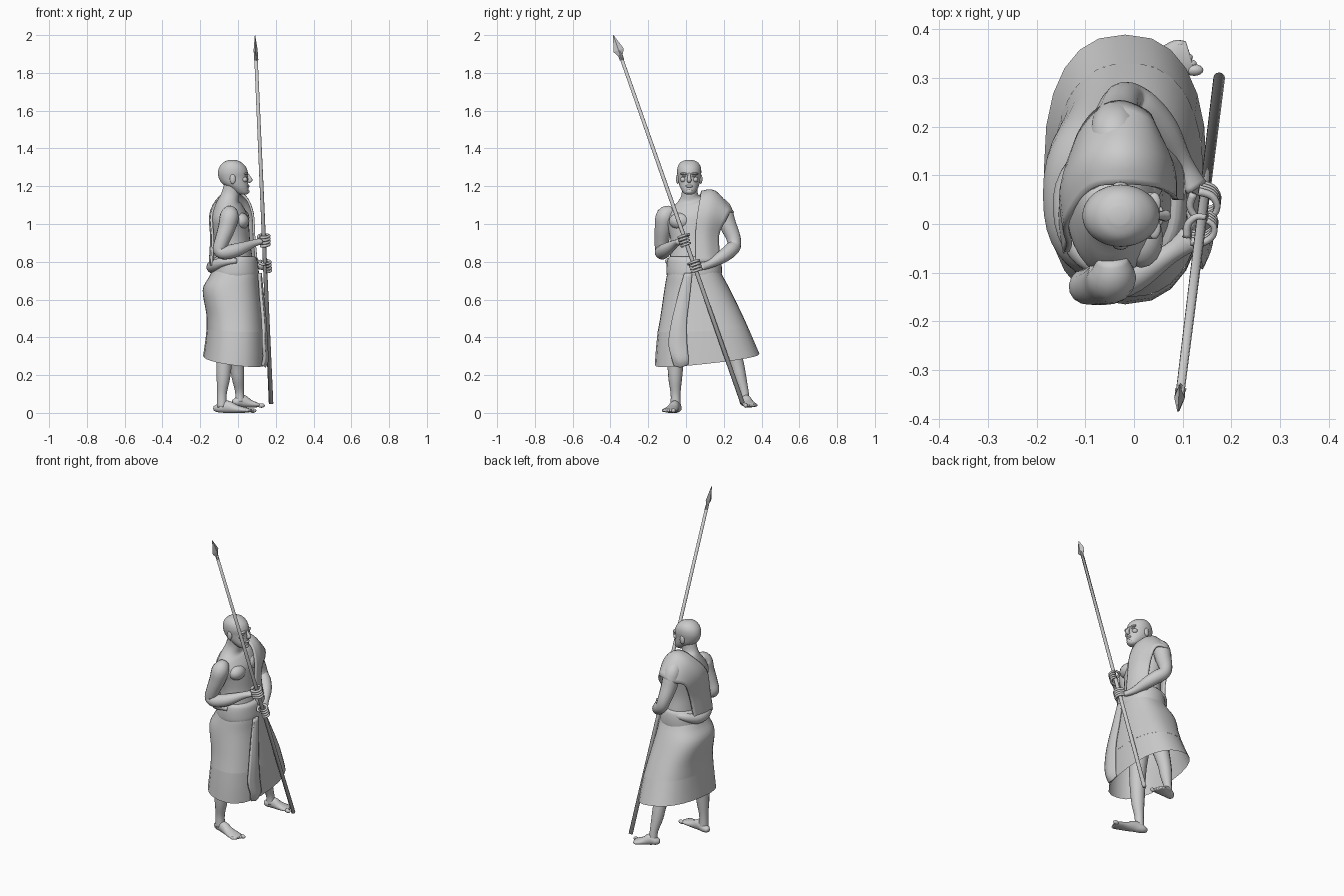
import bpy, bmesh, math
from mathutils import Vector as V


def catmull(rows, k=4):
    """Smoothly interpolate a list of equal-length number tuples."""
    out = []
    for i in range(len(rows) - 1):
        a, b, c, d = (rows[max(i - 1, 0)], rows[i], rows[i + 1], rows[min(i + 2, len(rows) - 1)])
        for j in range(k):
            t = j / k
            out.append(tuple(.5 * (2 * q + (r - p) * t + (2 * p - 5 * q + 4 * r - s) * t * t
                                   + (3 * q - p - 3 * r + s) * t ** 3)
                             for p, q, r, s in zip(a, b, c, d)))
    return out + [tuple(rows[-1])]


def grid(name, rings, closed=True, caps=True, smooth=True, thick=0):
    """Skin a list of point rings into one mesh object."""
    bm = bmesh.new()
    vs = [[bm.verts.new(p) for p in r] for r in rings]
    n = len(rings[0])
    for a, b in zip(vs, vs[1:]):
        for i in range(n if closed else n - 1):
            j = (i + 1) % n
            bm.faces.new((a[i], a[j], b[j], b[i]))
    if closed and caps:
        bm.faces.new(vs[0])
        bm.faces.new(vs[-1])
    bmesh.ops.recalc_face_normals(bm, faces=bm.faces)
    me = bpy.data.meshes.new(name)
    bm.to_mesh(me)
    bm.free()
    if smooth:
        me.shade_smooth()
    ob = bpy.data.objects.new(name, me)
    bpy.context.collection.objects.link(ob)
    if thick:
        m = ob.modifiers.new("thickness", 'SOLIDIFY')
        m.thickness, m.offset = thick, 0
    return ob


def body(name, rows, n=32, e=2, caps=True, k=4):
    """Stack of horizontal superellipses: cx, cy, z, rx, ry, tilt_x, tilt_y."""
    rings = []
    for cx, cy, z, rx, ry, tx, ty in catmull(rows, k):
        ring = []
        for i in range(n):
            a = 2 * math.pi * i / n
            c, s = math.cos(a), math.sin(a)
            x = rx * math.copysign(abs(c) ** (2 / e), c)
            y = ry * math.copysign(abs(s) ** (2 / e), s)
            ring.append(V((cx + x, cy + y, z + tx * x + ty * y)))
        rings.append(ring)
    return grid(name, rings, caps=caps)


def limb(name, pts, n=14, k=4, smooth=True):
    """Tube through points x, y, z, half_width, half_height."""
    pts = [p if len(p) == 5 else (*p, p[3]) for p in pts]
    pts = catmull(pts, k) if k > 1 else pts
    ps = [V(p[:3]) for p in pts]
    rings, side = [], None
    for i, p in enumerate(ps):
        t = (ps[min(i + 1, len(ps) - 1)] - ps[max(i - 1, 0)]).normalized()
        if side is None:
            side = t.cross(V((0, 0, 1)) if abs(t.z) < .8 else V((1, 0, 0)))
        side = (side - t * side.dot(t)).normalized()
        up = side.cross(t)
        rings.append([p + side * pts[i][3] * math.cos(2 * math.pi * j / n)
                      + up * pts[i][4] * math.sin(2 * math.pi * j / n) for j in range(n)])
    return grid(name, rings, smooth=smooth)


def ribbon(name, rows, thick):
    """Cloth strip from rows of three points (inner, middle, outer)."""
    rows = catmull([sum(r, ()) for r in rows])
    grid(name, [catmull([r[0:3], r[3:6], r[6:9]]) for r in rows], closed=False, thick=thick)


def blob(name, c, r):
    rows = []
    for i in range(9):
        a = math.pi * (.02 + .96 * i / 8)
        rows.append((c[0], c[1], c[2] - r[2] * math.cos(a), r[0] * math.sin(a), r[1] * math.sin(a), 0, 0))
    return body(name, rows, n=16, k=1)


# Spear
tip, butt = V((.09, -.385, 2)), V((.175, .30, .05))
axis = (butt - tip).normalized()
at_z = lambda z: tip + (butt - tip) * ((2 - z) / 1.95)
limb("spear_shaft", [(*(tip + axis * .09), .009), (*butt, .012)], 12, 1)
limb("spear_head", [(*(tip + axis * d), w, h) for d, w, h in
                    ((0, .001, .001), (.085, .029, .011), (.115, .012, .01), (.14, .012, .012))], 4, 1, False)

# Torso with tilted shoulders, neck
body("torso", [(-.02, .043, .70, .11, .135, 0, 0), (-.02, .043, .80, .10, .13, 0, 0),
               (-.03, .04, .90, .095, .12, 0, .05), (-.04, .038, .99, .098, .132, 0, .15),
               (-.045, .036, 1.05, .093, .145, 0, .22), (-.05, .03, 1.10, .07, .115, 0, .25),
               (-.048, .025, 1.13, .052, .066, -.2, .15), (-.04, .02, 1.16, .046, .043, -.2, 0),
               (-.03, .018, 1.21, .044, .042, 0, 0)])
for y, z in ((-.03, 1.015), (.09, 1.035)):
    blob("chest_muscle", (.015, y, z), (.045, .06, .045))

# Head: back x, front x, z, half width
body("head", [((b + f) / 2, .017, z, (f - b) / 2, w, 0, 0) for b, f, z, w in
              ((.015, .045, 1.156, .015), (-.015, .056, 1.165, .030), (-.05, .056, 1.19, .046),
               (-.085, .054, 1.215, .055), (-.102, .052, 1.245, .060), (-.106, .052, 1.275, .064),
               (-.097, .040, 1.305, .060), (-.075, .015, 1.328, .044), (-.05, -.01, 1.339, .018))])
limb("nose", [(.046, .017, 1.268, .007), (.058, .017, 1.248, .009), (.065, .017, 1.232, .012), (.052, .017, 1.225, .009)])
blob("mouth", (.053, .017, 1.2), (.009, .02, .007))
blob("chin", (.047, .017, 1.172), (.014, .02, .013))
for s in (-1, 1):
    blob("brow", (.042, .017 + s * .026, 1.266), (.013, .022, .007))
    blob("cheek", (.034, .017 + s * .032, 1.235), (.017, .016, .014))
    blob("eye", (.041, .017 + s * .025, 1.253), (.011, .012, .006))
    blob("ear", (-.028, .017 + s * .061, 1.238), (.016, .009, .026))

# Arms
limb("right_arm", [(-.045, -.07, 1.07, .03), (-.045, -.108, 1.045, .05), (-.06, -.12, .98, .046),
                   (-.085, -.128, .91, .039), (-.098, -.128, .862, .036), (-.065, -.126, .85, .038),
                   (0, -.105, .865, .035), (.075, -.06, .895, .021), (.115, -.03, .908, .016, .028)])
limb("left_arm", [(-.04, .15, 1.11, .04), (-.04, .19, 1.08, .05), (-.035, .22, 1.0, .046),
                  (-.025, .25, .93, .039), (-.01, .255, .885, .036), (.02, .235, .86, .038),
                  (.06, .19, .825, .034), (.10, .125, .787, .021), (.128, .075, .775, .016, .028)])

# Hands curled round the shaft
for side, z, palm, flip in (("right", .915, V((.09, -.045, .905)), 1), ("left", .775, V((.115, .10, .78)), -1)):
    for i in range(5):
        thumb = i == 4
        c = at_z(z) + axis * ((i - 1.5) * .016 if not thumb else -.022)
        d = c - palm
        d = (d - axis * d.dot(axis)).normalized()
        s = axis.cross(d) * flip * (-1 if thumb else 1)
        path = [(-.032, .006), (-.012, .025), (.012, .026), (.026, .012), (.024, -.006)]
        limb(side + ("_thumb" if thumb else "_finger"),
             [(*(c + d * u + s * v), .0085 - .0007 * j) for j, (u, v) in enumerate(path[:4 if thumb else 5])], 8, 3)

# Legs, feet and toes
limb("right_leg", [(-.055, -.02, .55, .065), (-.065, -.045, .40, .05), (-.073, -.055, .27, .043),
                   (-.078, -.057, .18, .036), (-.085, -.055, .10, .026), (-.085, -.055, .03, .028)])
limb("left_leg", [(-.02, .16, .55, .065), (-.01, .22, .40, .05), (-.005, .265, .27, .039),
                  (.0, .285, .19, .034), (.008, .307, .115, .024), (.01, .312, .06, .026)])
for side, heel, toe in (("right", V((-.128, -.04, .024)), V((.07, -.095, .013))),
                        ("left", V((-.028, .303, .058)), V((.115, .345, .04)))):
    f = [(0, .012, .012, 0), (.12, .025, .023, .002), (.35, .027, .034, .012), (.6, .033, .023, .003),
         (.85, .04, .014, 0), (1, .032, .008, 0)]
    limb(side + "_foot", [(*(heel.lerp(toe, t) + V((0, 0, h))), w, v) for t, w, v, h in f])
    d = (toe - heel).normalized()
    s = d.cross(V((0, 0, 1))).normalized() * (-1 if side == "left" else 1)
    for i in range(5):
        p = toe + s * (i - 2) * .015 - d * (.004 * i)
        r = .012 if i == 0 else .0085
        blob(side + "_toe", p - V((0, 0, .001)), (r * 1.6, r, r))

# Long skirt with hem, open below
skirt = [(-.015, .043, .755, .120, .138, 0, 0), (-.022, .047, .72, .131, .15, 0, 0), (-.036, .06, .65, .151, .175, 0, 0),
         (-.018, .08, .52, .150, .215, -.04, .03), (-.012, .09, .44, .154, .24, -.05, .04)]
hem = [skirt[-1], (-.014, .101, .36, .160, .26, -.09, .07), (-.018, .112, .282, .167, .277, -.13, .11)]
body("skirt", skirt, 36, 2.4, False)
body("skirt_hem", hem, 24, 2.4, False, 2)

# Wrapped waistband and rolled cloth at the back
body("waistband", [(-.015, .043, .715, .115, .138, 0, 0), (-.015, .043, .735, .125, .146, 0, 0),
                   (-.015, .043, .78, .122, .146, 0, 0), (-.015, .043, .815, .115, .14, 0, 0),
                   (-.015, .043, .828, .10, .13, 0, 0)], 32, 2.2)
limb("waist_roll", [(-.02 - .115 * math.cos(a), .035 + .135 * math.sin(a), .76 + .045 * abs(math.sin(a)), r)
                    for a, r in ((-1.7, .012), (-1.0, .024), (-.4, .032), (.3, .033), (1.0, .024), (1.7, .012))])

# Cloth over the left shoulder, front waist to back waist
ribbon("shoulder_cloth", [
    ((.098, .05, .79), (.095, .12, .79), (.05, .18, .79)),
    ((.085, .05, .94), (.078, .11, .94), (.03, .172, .94)),
    ((.078, .06, 1.05), (.072, .13, 1.06), (.035, .21, 1.02)),
    ((.045, .075, 1.135), (.035, .145, 1.14), (.02, .232, 1.06)),
    ((-.02, .082, 1.17), (-.03, .155, 1.17), (-.03, .25, 1.06)),
    ((-.09, .07, 1.145), (-.10, .14, 1.13), (-.08, .228, 1.04)),
    ((-.138, 0, 1.05), (-.145, .08, 1.05), (-.115, .175, 1.01)),
    ((-.133, -.04, .92), (-.142, .04, .92), (-.12, .13, .91)),
    ((-.14, -.06, .78), (-.15, .02, .78), (-.135, .11, .78))], .012)

# Hanging front sash
ribbon("front_sash", [
    ((.112, -.005, .74), (.118, .012, .74), (.112, .03, .74)),
    ((.120, -.04, .62), (.130, -.012, .62), (.122, .018, .62)),
    ((.132, -.075, .48), (.144, -.035, .48), (.136, .002, .48)),
    ((.134, -.09, .37), (.150, -.045, .36), (.142, .005, .36)),
    ((.138, -.075, .30), (.154, -.035, .28), (.146, .012, .29)),
    ((.130, -.06, .25), (.140, -.025, .245), (.136, .01, .26))], .016)
